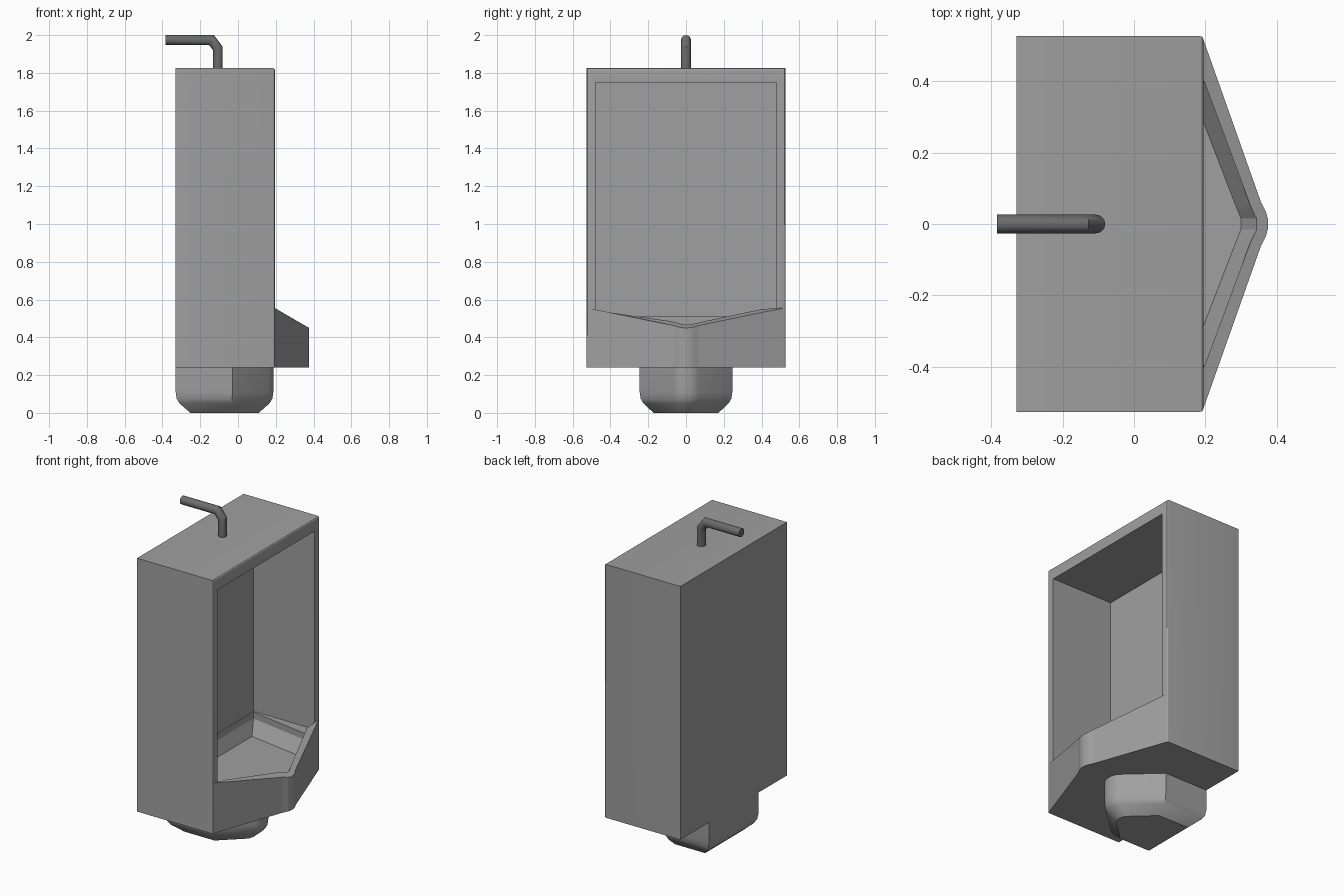
import bpy, bmesh, math
from mathutils import Vector

if "Cube" in bpy.data.objects:
    bpy.data.objects.remove(bpy.data.objects["Cube"])


def material(name, value):
    m = bpy.data.materials.new(name)
    m.diffuse_color = (value, value, value, 1)
    m.use_nodes = True
    m.node_tree.nodes["Principled BSDF"].inputs["Base Color"].default_value = m.diffuse_color
    return m


ceramic = material("grey_ceramic", 0.35)
metal = material("dark_metal", 0.15)


def loft(name, rings, mat):
    """Closed solid through rings of equal point count."""
    bm = bmesh.new()
    loops = [[bm.verts.new(p) for p in r] for r in rings]
    n = len(loops[0])
    for a, b in zip(loops, loops[1:]):
        for i in range(n):
            j = (i + 1) % n
            bm.faces.new((a[i], a[j], b[j], b[i]))
    bm.faces.new(loops[0][::-1])
    bm.faces.new(loops[-1])
    bmesh.ops.recalc_face_normals(bm, faces=bm.faces)
    me = bpy.data.meshes.new(name)
    bm.to_mesh(me)
    bm.free()
    ob = bpy.data.objects.new(name, me)
    me.materials.append(mat)
    bpy.context.collection.objects.link(ob)
    return ob


def mirrored(half):
    """Plan outline from its +y half, ordered back to front."""
    return half + [(x, -y) for x, y in reversed(half)]


def level(plan, z):
    return [(x, y, z) for x, y in plan]


def box(name, x0, x1, y, z0, z1, mat):
    plan = mirrored([(x0, y), (x1, y)])
    return loft(name, [level(plan, z0), level(plan, z1)], mat)


def boolean(target, tool, op):
    m = target.modifiers.new(tool.name, 'BOOLEAN')
    m.operation, m.solver, m.object = op, 'EXACT', tool
    tool.hide_render = True
    tool.hide_set(True)


def smooth(ob, angle=35):
    bpy.ops.object.select_all(action='DESELECT')
    ob.select_set(True)
    bpy.context.view_layer.objects.active = ob
    bpy.ops.object.shade_smooth_by_angle(angle=math.radians(angle))


# Tall casing, softened along the top and upright front edges
body = box("casing", -0.33, 0.195, 0.527, 0.24, 1.825, ceramic)
bm = bmesh.new()
bm.from_mesh(body.data)
edges = [e for e in bm.edges if all(v.co.x > 0 for v in e.verts)
         and max(v.co.z for v in e.verts) > 1]
bmesh.ops.bevel(bm, geom=edges, offset=0.01, segments=3, profile=0.5, affect='EDGES')
bm.to_mesh(body.data)
bm.free()

# Pointed front lip with a rim falling towards the tip
lip_plan = mirrored([(0.1, 0.517), (0.195, 0.517), (0.355, 0.065), (0.37, 0.035), (0.376, 0.012)])
rim = [(x, y, 0.555 - max(0, x - 0.195) * 0.58) for x, y in lip_plan]
lip = loft("front_lip", [level(lip_plan, 0.24), rim], ceramic)
boolean(body, lip, 'UNION')

# Upright recess
recess = box("recess_cutter", -0.23, 0.1955, 0.48, 0.51, 1.75, ceramic)
boolean(body, recess, 'DIFFERENCE')

# Basin, narrowing down to its floor
upper = mirrored([(-0.222, 0.47), (0.197, 0.40), (0.327, 0.05), (0.345, 0.015)])
lower = mirrored([(-0.19, 0.41), (0.17, 0.35), (0.29, 0.04), (0.30, 0.015)])
basin = loft("basin_cutter", [level(lower, 0.39), level(upper, 0.47), level(upper, 0.6)], ceramic)
boolean(body, basin, 'DIFFERENCE')
smooth(body, 30)

# Trap below, with a pointed front and a tapered underside
trap_plan = mirrored([(-0.33, 0.245), (-0.03, 0.245), (0.165, 0.065), (0.18, 0.042), (0.187, 0.015)])
rings = []
for z, s in ((0, 0.7), (0.05, 0.92), (0.075, 0.98), (0.11, 1), (0.245, 1)):
    rings.append([(-0.071 + (x + 0.071) * s, y * s, z) for x, y in trap_plan])
trap = loft("trap", rings, ceramic)
smooth(trap, 32)

# Bent supply pipe with mitred rings
path = [Vector(p) for p in ((-0.107, 0, 1.82), (-0.107, 0, 1.93),
                            (-0.14, 0, 1.974), (-0.385, 0, 1.974))]
radius, sides = 0.026, 16
side = Vector((0, 1, 0))
rings = []
for i, p in enumerate(path):
    d_in = (p - path[max(i - 1, 0)]).normalized() if i else (path[1] - p).normalized()
    d_out = (path[i + 1] - p).normalized() if i < len(path) - 1 else d_in
    t = (d_in + d_out).normalized()
    up = t.cross(side) / t.dot(d_in)
    rings.append([p + radius * (math.cos(a) * side + math.sin(a) * up)
                  for a in (2 * math.pi * k / sides for k in range(sides))])
pipe = loft("supply_pipe", rings, metal)
smooth(pipe, 30)
